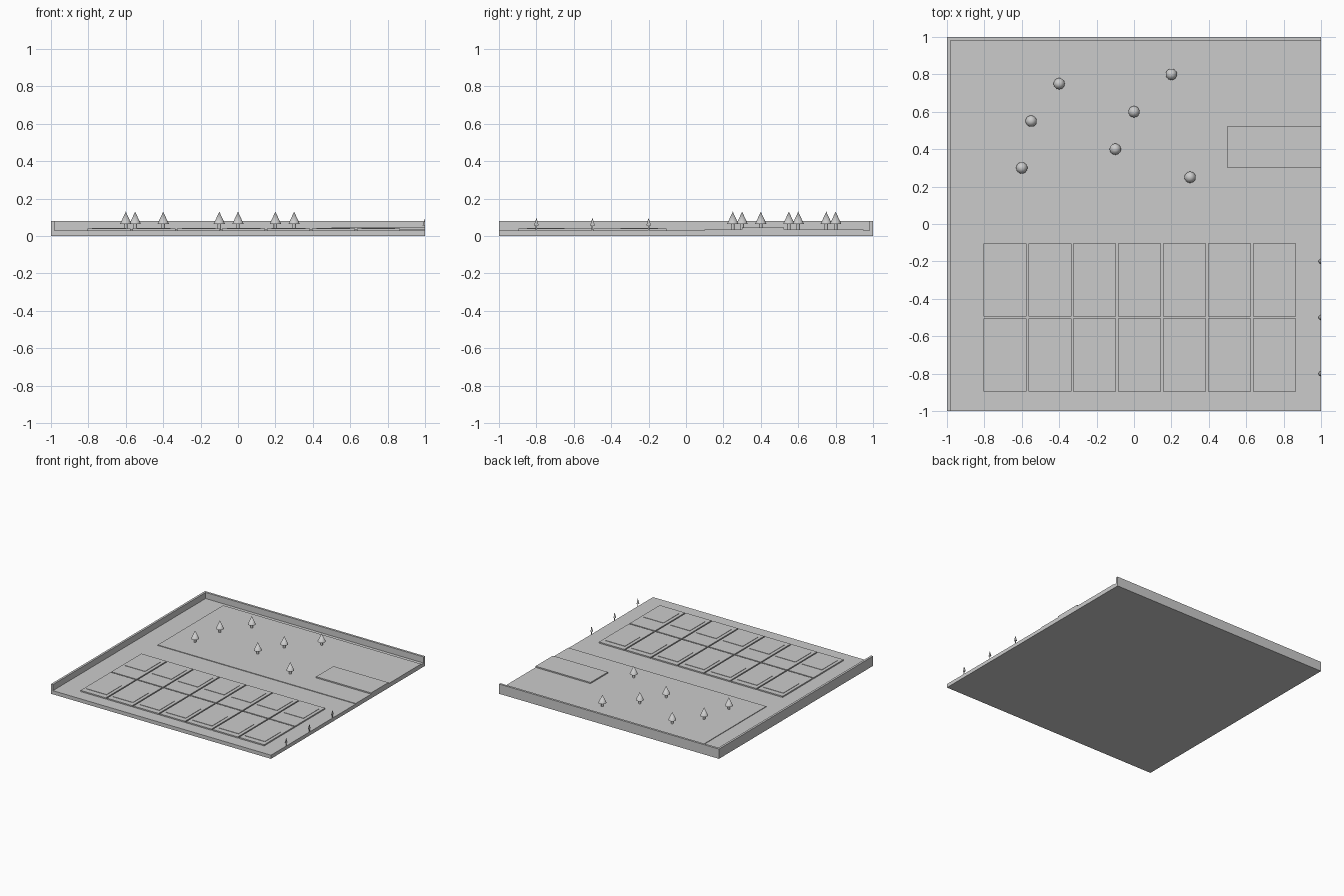
import bpy
import bmesh

cube = bpy.data.objects.get("Cube")
if cube:
    bpy.data.objects.remove(cube, do_unlink=True)

grey = bpy.data.materials.new("model_grey")
grey.use_nodes = True
colour = (0.6, 0.6, 0.6, 1)
grey.diffuse_color = colour
grey.node_tree.nodes["Principled BSDF"].inputs["Base Color"].default_value = colour


def finish(name, bm):
    mesh = bpy.data.meshes.new(name)
    bm.to_mesh(mesh)
    bm.free()
    mesh.materials.append(grey)
    obj = bpy.data.objects.new(name, mesh)
    bpy.context.collection.objects.link(obj)
    return obj


def box(name, x0, x1, y0, y1, z0, z1):
    bm = bmesh.new()
    bmesh.ops.create_cube(bm, size=1)
    bmesh.ops.scale(bm, vec=(x1 - x0, y1 - y0, z1 - z0), verts=bm.verts)
    bmesh.ops.translate(bm, vec=((x0 + x1) / 2, (y0 + y1) / 2, (z0 + z1) / 2), verts=bm.verts)
    return finish(name, bm)


def tree(name, x, y, ground, crown, top, radius, trunk_radius):
    """Cylinder trunk with a cone crown, trimmed flush at the site edge."""
    bm = bmesh.new()
    for r0, r1, z0, z1 in ((trunk_radius, trunk_radius, ground, crown), (radius, 0, crown, top)):
        part = bmesh.ops.create_cone(bm, cap_ends=True, segments=32,
                                     radius1=r0, radius2=r1, depth=z1 - z0)
        bmesh.ops.translate(bm, vec=(x, y, (z0 + z1) / 2), verts=part["verts"])
    if x + radius > 1:
        geom = bm.verts[:] + bm.edges[:] + bm.faces[:]
        cut = bmesh.ops.bisect_plane(bm, geom=geom, plane_co=(1, 0, 0),
                                     plane_no=(1, 0, 0), clear_outer=True)
        edges = [e for e in cut["geom_cut"] if isinstance(e, bmesh.types.BMEdge)]
        bmesh.ops.holes_fill(bm, edges=edges)
    obj = finish(name, bm)
    bpy.ops.object.select_all(action="DESELECT")
    obj.select_set(True)
    bpy.context.view_layer.objects.active = obj
    bpy.ops.object.shade_smooth_by_angle(angle=0.7)


# Site base and boundary walls
box("site_base", -1, 1, -1, 1, 0, 0.03)
box("left_wall", -1, -0.982, -1, 1, 0, 0.08)
box("back_wall", -1, 1, 0.982, 1, 0, 0.08)

# Park lawn and the raised terrace on it
box("park_lawn", -0.8, 1, 0.1, 0.95, 0.03, 0.035)
box("park_terrace", 0.5, 1, 0.3, 0.525, 0.03, 0.045)

# Two rows of plots, each with a thin building pad towards the outside
for row, (plot_y, pad_y) in enumerate(((-0.7, -0.75), (-0.3, -0.25))):
    for i in range(7):
        x = -0.69 + 0.24 * i
        label = f"{row + 1}_{i + 1}"
        box("plot_" + label, x - 0.115, x + 0.115, plot_y - 0.195, plot_y + 0.195, 0.03, 0.04)
        box("building_pad_" + label, x - 0.09, x + 0.09, pad_y - 0.1, pad_y + 0.1, 0.04, 0.043)

# Park trees
spots = [(-0.4, 0.75), (0.2, 0.8), (-0.55, 0.55), (0, 0.6), (-0.1, 0.4), (-0.6, 0.3), (0.3, 0.25)]
for i, (x, y) in enumerate(spots):
    tree(f"park_tree_{i + 1}", x, y, 0.035, 0.065, 0.13, 0.03, 0.009)

# Small street trees along the open edge
for i, y in enumerate((-0.8, -0.5, -0.2)):
    tree(f"street_tree_{i + 1}", 1, y, 0.03, 0.055, 0.097, 0.013, 0.004)
